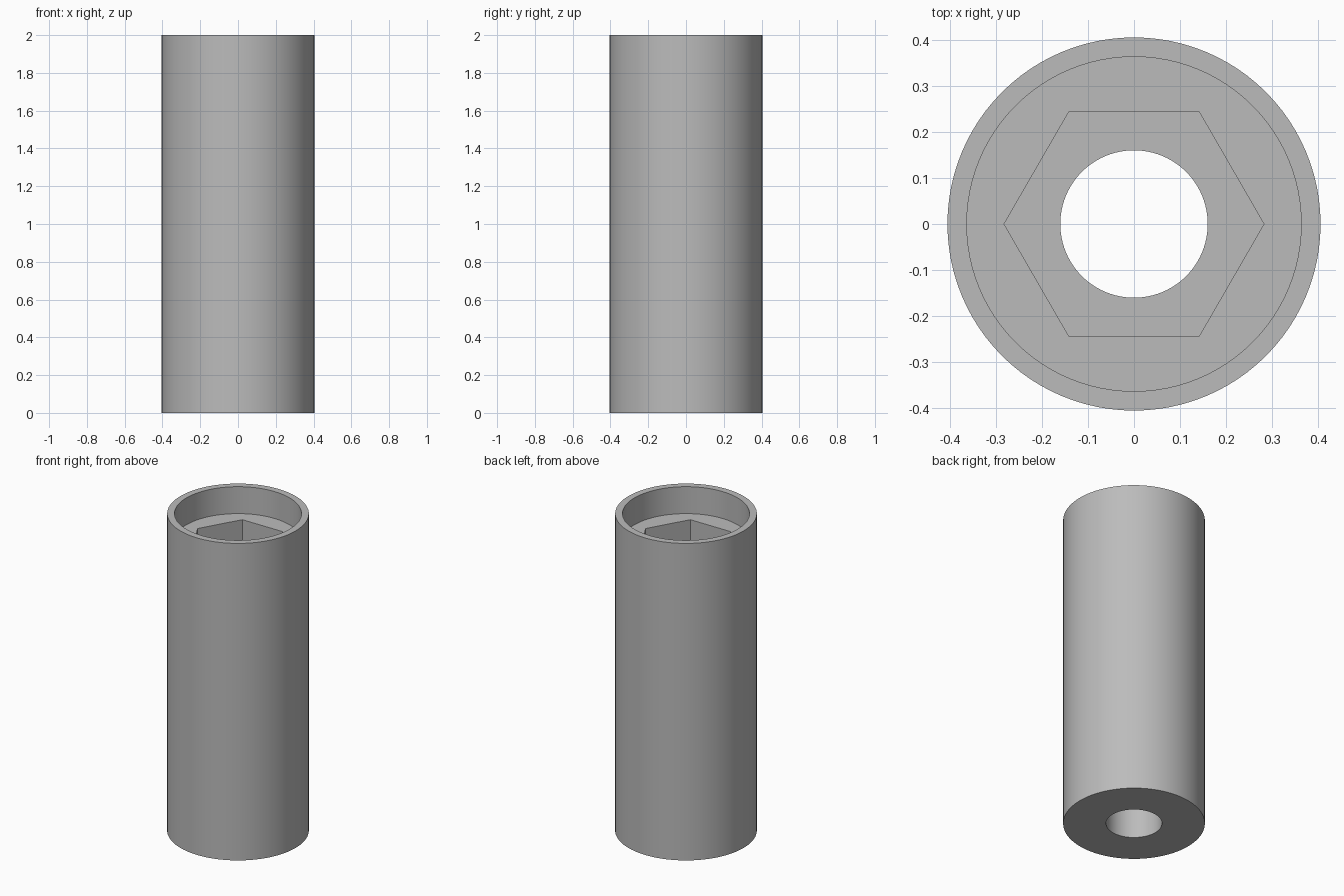
import bpy
import bmesh
from math import cos, pi, radians, sin

cube = bpy.data.objects.get("Cube")
if cube:
    bpy.data.objects.remove(cube, do_unlink=True)

SIDES = 96
OUTER, BORE, HEX, HOLE = 0.405, 0.363, 0.282, 0.16
TOP, LEDGE, SEAT = 2.0, 1.83, 1.55

# Plain grey material
grey = bpy.data.materials.new("Plain grey")
grey.use_nodes = True
colour = (0.5, 0.5, 0.5, 1)
grey.diffuse_color = colour
grey.node_tree.nodes["Principled BSDF"].inputs["Base Color"].default_value = colour


def ring(bm, radius, z, hexagonal=False):
    """Closed loop of vertices, round or pulled in to a hexagon."""
    verts = []
    for i in range(SIDES):
        a = 2 * pi * i / SIDES
        r = radius
        if hexagonal:
            r *= cos(pi / 6) / cos(a % (pi / 3) - pi / 6)
        verts.append(bm.verts.new((r * cos(a), r * sin(a), z)))
    return verts


# Sleeve: outer wall, rim, counterbore, ledge, hex pocket, seat, through hole
bm = bmesh.new()
loops = [
    ring(bm, OUTER, 0),
    ring(bm, OUTER, TOP),
    ring(bm, BORE, TOP),
    ring(bm, BORE, LEDGE),
    ring(bm, HEX, LEDGE, True),
    ring(bm, HEX, SEAT, True),
    ring(bm, HOLE, SEAT),
    ring(bm, HOLE, 0),
]
for k, lower in enumerate(loops):
    upper = loops[(k + 1) % len(loops)]
    for i in range(SIDES):
        j = (i + 1) % SIDES
        bm.faces.new((lower[i], lower[j], upper[j], upper[i]))
bmesh.ops.recalc_face_normals(bm, faces=bm.faces)

mesh = bpy.data.meshes.new("sleeve")
bm.to_mesh(mesh)
bm.free()
mesh.materials.append(grey)
sleeve = bpy.data.objects.new("sleeve", mesh)
bpy.context.collection.objects.link(sleeve)

# Smooth walls with sharp rims and hex corners
bpy.context.view_layer.objects.active = sleeve
sleeve.select_set(True)
bpy.ops.object.shade_smooth_by_angle(angle=radians(30))
